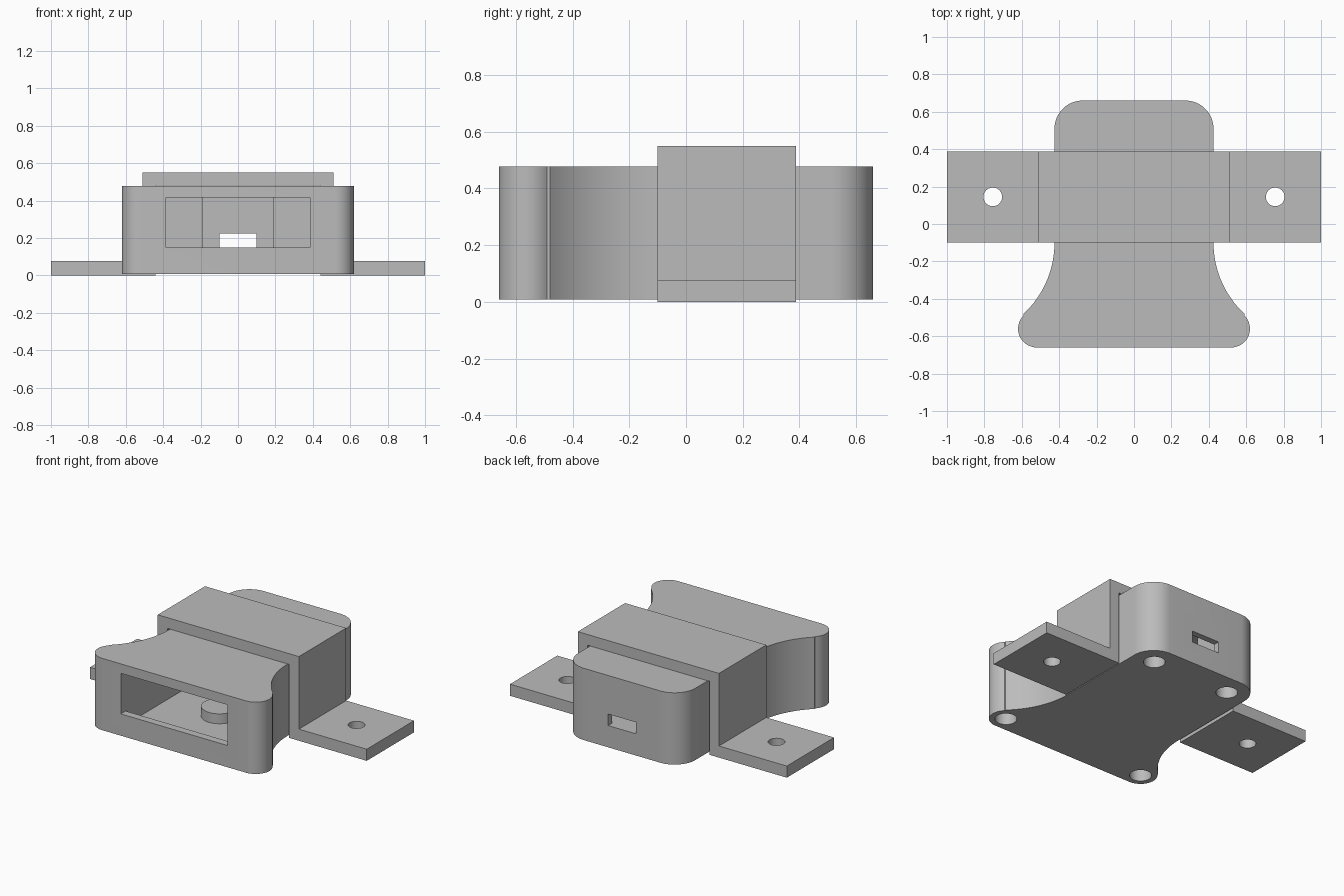
import bpy, bmesh
from math import cos, sin, radians
from mathutils import Vector

cube = bpy.data.objects.get("Cube")
if cube:
    bpy.data.objects.remove(cube)

grey = bpy.data.materials.new("plain grey")
grey.use_nodes = True
colour = (0.5, 0.5, 0.5, 1)
grey.diffuse_color = colour
grey.node_tree.nodes["Principled BSDF"].inputs["Base Color"].default_value = colour


def prism(name, outline, depth):
    """Extrude a closed outline of 3D points along the depth vector."""
    bm = bmesh.new()
    face = bm.faces.new([bm.verts.new(p) for p in outline])
    top = bmesh.ops.extrude_face_region(bm, geom=[face])
    verts = [v for v in top["geom"] if isinstance(v, bmesh.types.BMVert)]
    bmesh.ops.translate(bm, verts=verts, vec=depth)
    bmesh.ops.recalc_face_normals(bm, faces=bm.faces)
    mesh = bpy.data.meshes.new(name)
    bm.to_mesh(mesh)
    bm.free()
    obj = bpy.data.objects.new(name, mesh)
    mesh.materials.append(grey)
    bpy.context.collection.objects.link(obj)
    return obj


def arc(cx, cy, r, start, end, steps=16):
    angles = [radians(start + (end - start) * i / steps) for i in range(steps + 1)]
    return [(cx + r * cos(a), cy + r * sin(a)) for a in angles]


def box(name, x, y, z):
    outline = [(x[0], y[0], z[0]), (x[1], y[0], z[0]), (x[1], y[1], z[0]), (x[0], y[1], z[0])]
    return prism(name, outline, Vector((0, 0, z[1] - z[0])))


def cylinder(name, x, y, r, z):
    ring = [(px, py, z[0]) for px, py in arc(x, y, r, 0, 360, 40)[:-1]]
    return prism(name, ring, Vector((0, 0, z[1] - z[0])))


def cut(obj, cutters):
    """Subtract each cutter, apply the result and drop the cutter."""
    bpy.context.view_layer.objects.active = obj
    for cutter in cutters:
        cutter.hide_render = True
        mod = obj.modifiers.new("cut", "BOOLEAN")
        mod.operation, mod.solver, mod.object = "DIFFERENCE", "EXACT", cutter
        bpy.ops.object.modifier_apply(modifier=mod.name)
        bpy.data.objects.remove(cutter)


def smooth(obj):
    bpy.ops.object.select_all(action="DESELECT")
    obj.select_set(True)
    bpy.context.view_layer.objects.active = obj
    bpy.ops.object.shade_smooth_by_angle(angle=radians(25))


# Case: rounded back, waisted sides and flared front
half = (arc(0.52, -0.56, 0.10, -90, 45)
        + arc(0.945, -0.10, 0.52, 227, 180)
        + arc(0.275, 0.51, 0.15, 0, 90))
outline = half + [(-x, y) for x, y in reversed(half)]
case = prism("case", [(x, y, 0.008) for x, y in outline], Vector((0, 0, 0.469)))

# Case openings: front window, sunken floor, rear pocket, rear slot
cutters = [
    box("window_cutter", (-0.385, 0.385), (-0.8, 0.36), (0.15, 0.415)),
    box("step_cutter", (-0.385, 0.385), (-0.61, 0.36), (0.11, 0.3)),
    box("floor_cutter", (-0.385, 0.385), (-0.57, 0.36), (0.06, 0.3)),
    box("pocket_cutter", (-0.19, 0.19), (0.3, 0.62), (0.15, 0.415)),
    box("slot_cutter", (-0.1, 0.1), (0.6, 0.8), (0.15, 0.225)),
]
# Screw holes in the underside
for side in (-1, 1):
    for x, y in ((0.52, -0.56), (0.28, 0.52)):
        cutters.append(cylinder("screw_cutter", side * x, y, 0.065, (-0.1, 0.4)))
cut(case, cutters)
smooth(case)

# Round boss standing on the case floor
boss = cylinder("floor_boss", 0, -0.19, 0.11, (0.05, 0.125))
smooth(boss)

# Mounting bracket: hat-shaped strip over the case with two drilled tabs
half = [(0.44, 0.48), (0.44, 0), (1, 0), (1, 0.076), (0.51, 0.076), (0.51, 0.55)]
strip = half + [(-x, z) for x, z in reversed(half)]
bracket = prism("mounting_bracket", [(x, -0.10, z) for x, z in strip], Vector((0, 0.488, 0)))
cut(bracket, [cylinder("tab_cutter", s * 0.755, 0.145, 0.05, (-0.1, 0.2)) for s in (-1, 1)])
smooth(bracket)
